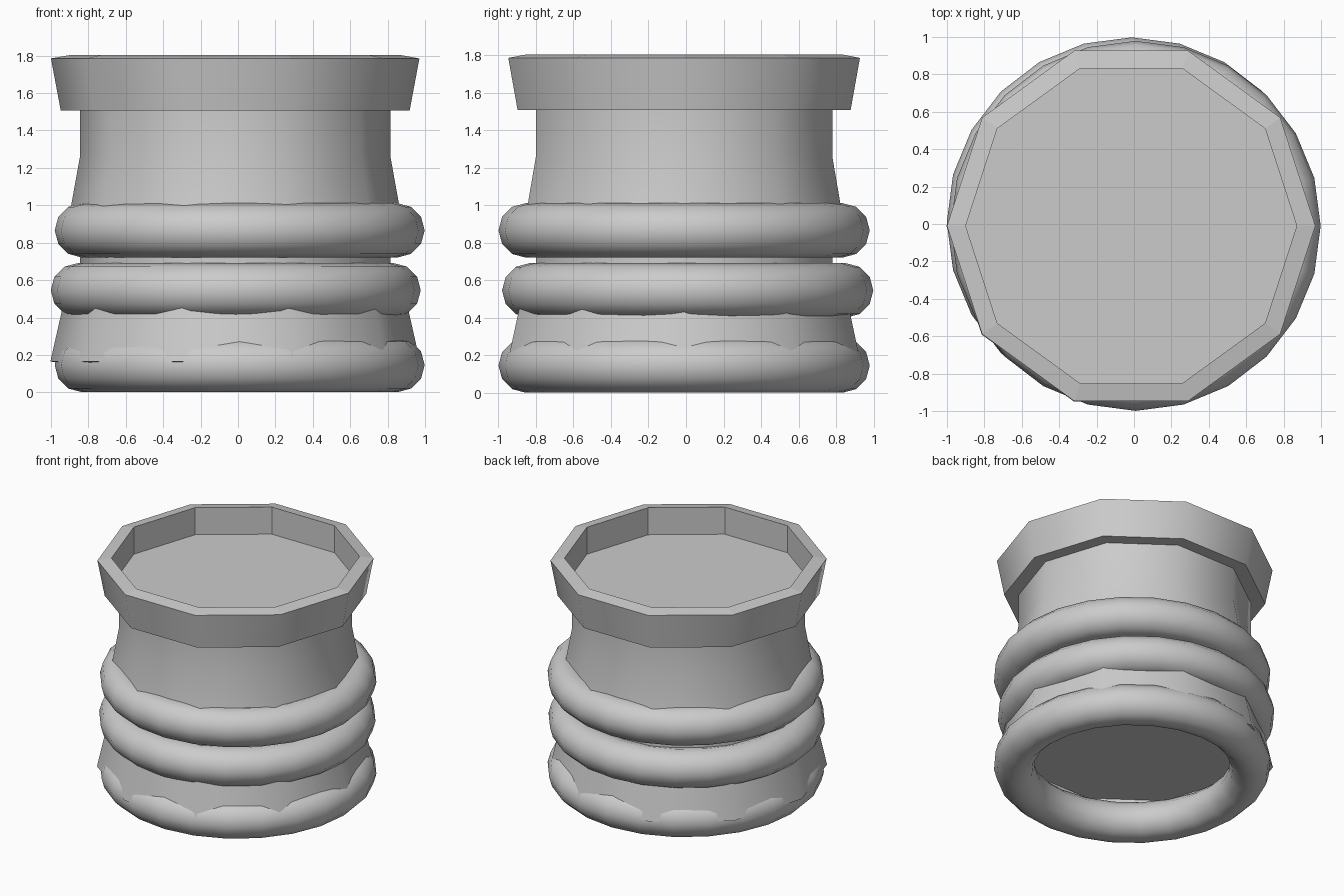
import bpy, bmesh
from math import cos, sin, radians, tau

if "Cube" in bpy.data.objects:
    bpy.data.objects.remove(bpy.data.objects["Cube"])

SIDES = 10


def smooth(obj, angle):
    bpy.ops.object.select_all(action='DESELECT')
    obj.select_set(True)
    bpy.context.view_layer.objects.active = obj
    bpy.ops.object.shade_smooth_by_angle(angle=radians(angle))


def lathe(name, profile, centre):
    """Revolve (radius, z) points into a capped ten-sided solid."""
    bm = bmesh.new()
    rings = [[bm.verts.new((r * cos(tau * i / SIDES), r * sin(tau * i / SIDES), z))
              for i in range(SIDES)] for r, z in profile]
    for a, b in zip(rings, rings[1:]):
        for i in range(SIDES):
            j = (i + 1) % SIDES
            bm.faces.new((a[i], a[j], b[j], b[i]))
    bm.faces.new(rings[0])
    bm.faces.new(rings[-1])
    bmesh.ops.recalc_face_normals(bm, faces=bm.faces)
    mesh = bpy.data.meshes.new(name)
    bm.to_mesh(mesh)
    bm.free()
    obj = bpy.data.objects.new(name, mesh)
    obj.location = centre
    bpy.context.collection.objects.link(obj)
    smooth(obj, 40)
    # recess walls, rims and caps stay faceted
    for p in mesh.polygons:
        c = p.center.normalized()
        if abs(p.normal.z) > 0.5 or p.normal.x * c.x + p.normal.y * c.y < 0:
            p.use_smooth = False
    return obj


# Drum: recessed floor and top, flared foot, waist, and overhanging rim
lathe("drum_body", [
    (0.885, 0.345), (0.885, 0.148), (0.988, 0.165),
    (0.899, 0.56), (0.83, 0.58),
    (0.83, 0.85), (0.893, 0.90), (0.877, 1.00), (0.83, 1.26),
    (0.83, 1.51), (0.933, 1.508), (0.985, 1.785),
    (0.885, 1.803), (0.885, 1.59),
], (-0.015, -0.01, 0))

# Three slightly offset rounded bands
for name, centre in (("lower_band", (0.009, -0.010, 0.146)),
                     ("middle_band", (-0.012, 0.009, 0.546)),
                     ("upper_band", (0.009, -0.010, 0.866))):
    bpy.ops.mesh.primitive_torus_add(location=centre, major_segments=24, minor_segments=12,
                                     major_radius=0.844, minor_radius=0.145)
    band = bpy.context.object
    band.name = name
    smooth(band, 60)
